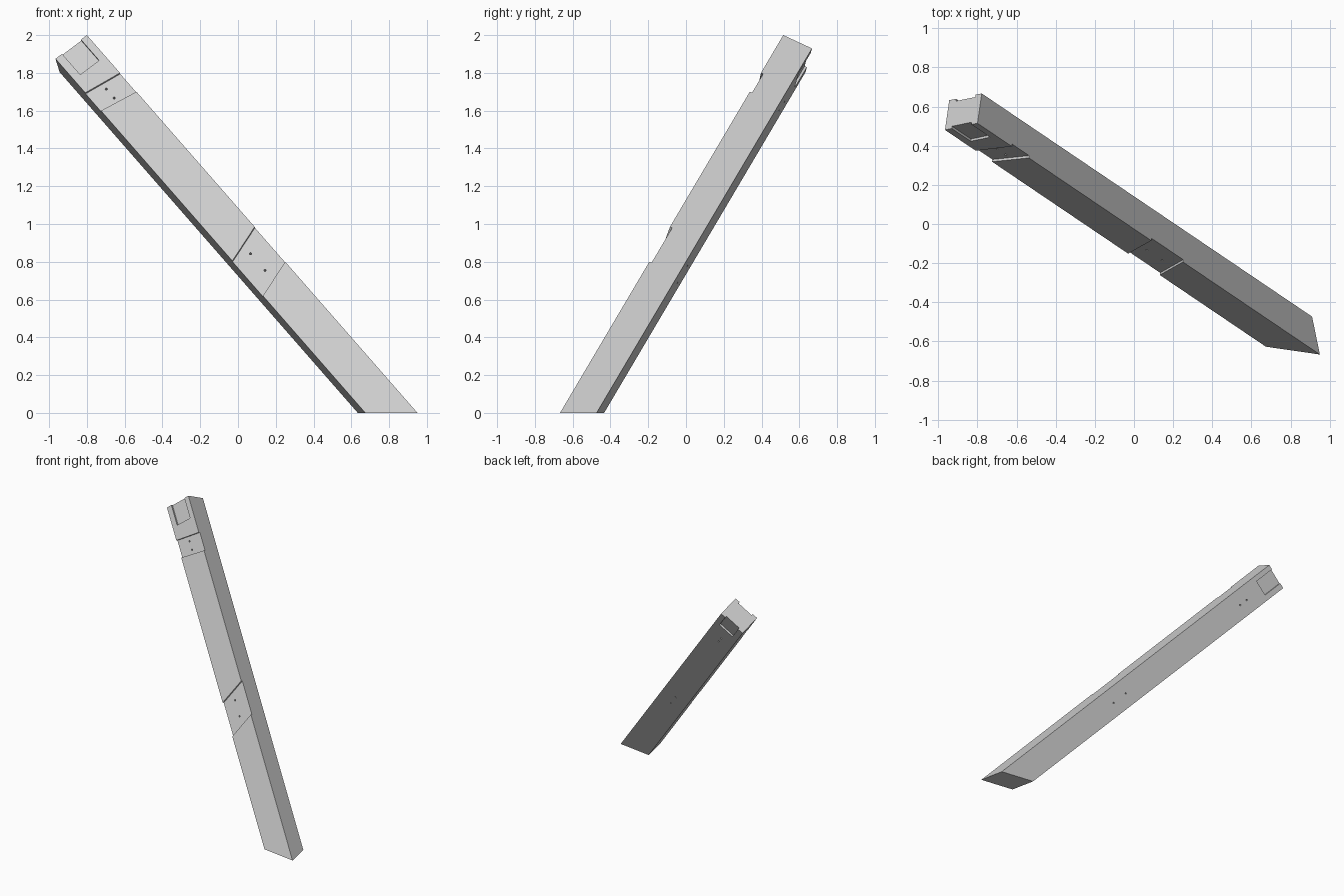
import bpy, bmesh, math
from mathutils import Vector

old = bpy.data.objects.get("Cube")
if old:
    bpy.data.objects.remove(old, do_unlink=True)

# Beam frame: origin at the highest corner, axes down the length, across and into the timber
TOP = Vector((-0.80, 0.515, 2.0))
DOWN = Vector((1.75, -1.182, -2.0)).normalized()
ACROSS = Vector((-0.157, -0.04, -0.135))
ACROSS = (ACROSS - ACROSS.dot(DOWN) * DOWN).normalized()
INTO = DOWN.cross(ACROSS).normalized()
if INTO.y < 0:
    INTO.negate()
WIDTH, DEPTH, HOUSING = 0.211, 0.169, 0.013


def point(s, u, v):
    return TOP + DOWN * s + ACROSS * u + INTO * v


def finish(name, bm):
    bmesh.ops.recalc_face_normals(bm, faces=bm.faces)
    mesh = bpy.data.meshes.new(name)
    bm.to_mesh(mesh)
    bm.free()
    obj = bpy.data.objects.new(name, mesh)
    bpy.context.collection.objects.link(obj)
    return obj


def prism(name, outline, v0, v1):
    """Solid from a (length, across) outline, spanning two depths."""
    bm = bmesh.new()
    low = [bm.verts.new(point(s, u, v0)) for s, u in outline]
    high = [bm.verts.new(point(s, u, v1)) for s, u in outline]
    bm.faces.new(low)
    bm.faces.new(high)
    n = len(outline)
    for i in range(n):
        j = (i + 1) % n
        bm.faces.new((low[i], low[j], high[j], high[i]))
    return finish(name, bm)


def rod(name, start, end, radius):
    bm = bmesh.new()
    bmesh.ops.create_cone(bm, cap_ends=True, segments=12, radius1=radius,
                          radius2=radius, depth=(end - start).length)
    turn = (end - start).to_track_quat('Z', 'Y').to_matrix()
    for v in bm.verts:
        v.co = turn @ v.co + (start + end) / 2
    return finish(name, bm)


def skewed(a0, a1, b0, b1):
    """Slanted band crossing the whole face, extended past both edges."""
    e = 0.2
    ka, kb = (b0 - a0) * e, (b1 - a1) * e
    return [(a0 - ka, -WIDTH * e), (a1 - kb, -WIDTH * e),
            (b1 + kb, WIDTH * (1 + e)), (b0 + ka, WIDTH * (1 + e))]


# Timber, trimmed level with the ground
beam = prism("leaning_beam", [(0, 0), (3.6, 0), (3.6, WIDTH), (0, WIDTH)], 0, DEPTH)
bm = bmesh.new()
bm.from_mesh(beam.data)
cut = bmesh.ops.bisect_plane(bm, geom=bm.verts[:] + bm.edges[:] + bm.faces[:],
                             plane_co=(0, 0, 0), plane_no=(0, 0, -1), clear_outer=True)
bmesh.ops.contextual_create(bm, geom=[g for g in cut["geom_cut"]
                                      if isinstance(g, bmesh.types.BMEdge)])
bmesh.ops.recalc_face_normals(bm, faces=bm.faces)
bm.to_mesh(beam.data)
bm.free()

# Slanted housings and shallow end laps
pocket = [(-0.05, 0.04), (0.16, 0.04), (0.16, 0.167), (-0.05, 0.167)]
cutters = [
    prism("upper_housing_cutter", skewed(0.291, 0.436, 0.262, 0.400), -0.05, HOUSING),
    prism("middle_housing_cutter", skewed(1.476, 1.745, 1.556, 1.825), -0.05, HOUSING),
    prism("front_lap_cutter", pocket, -0.05, HOUSING),
    prism("back_lap_cutter", pocket, DEPTH - HOUSING, DEPTH + 0.05),
]

# Bolt holes through the housings, and upright ones through the foot
for s in (0.312, 0.381, 1.58, 1.708):
    cutters.append(rod("bolt_hole_cutter", point(s, 0.110, -0.05),
                       point(s, 0.110, DEPTH + 0.05), 0.006))
for x, y in ((0.747, -0.56), (0.782, -0.507)):
    cutters.append(rod("foot_hole_cutter", Vector((x, y, -0.1)), Vector((x, y, 0.4)), 0.005))

for c in cutters:
    c.hide_render = True
    mod = beam.modifiers.new(c.name, 'BOOLEAN')
    mod.operation, mod.solver, mod.object = 'DIFFERENCE', 'EXACT', c

# Bake the cuts and discard the cutters
graph = bpy.context.evaluated_depsgraph_get()
result = bpy.data.meshes.new_from_object(beam.evaluated_get(graph))
beam.modifiers.clear()
beam.data = result
for c in cutters:
    bpy.data.objects.remove(c, do_unlink=True)

# Plain grey finish
grey = bpy.data.materials.new("light_grey")
grey.use_nodes = True
colour = (0.6, 0.6, 0.6, 1)
grey.diffuse_color = colour
grey.node_tree.nodes["Principled BSDF"].inputs["Base Color"].default_value = colour
beam.data.materials.clear()
beam.data.materials.append(grey)
